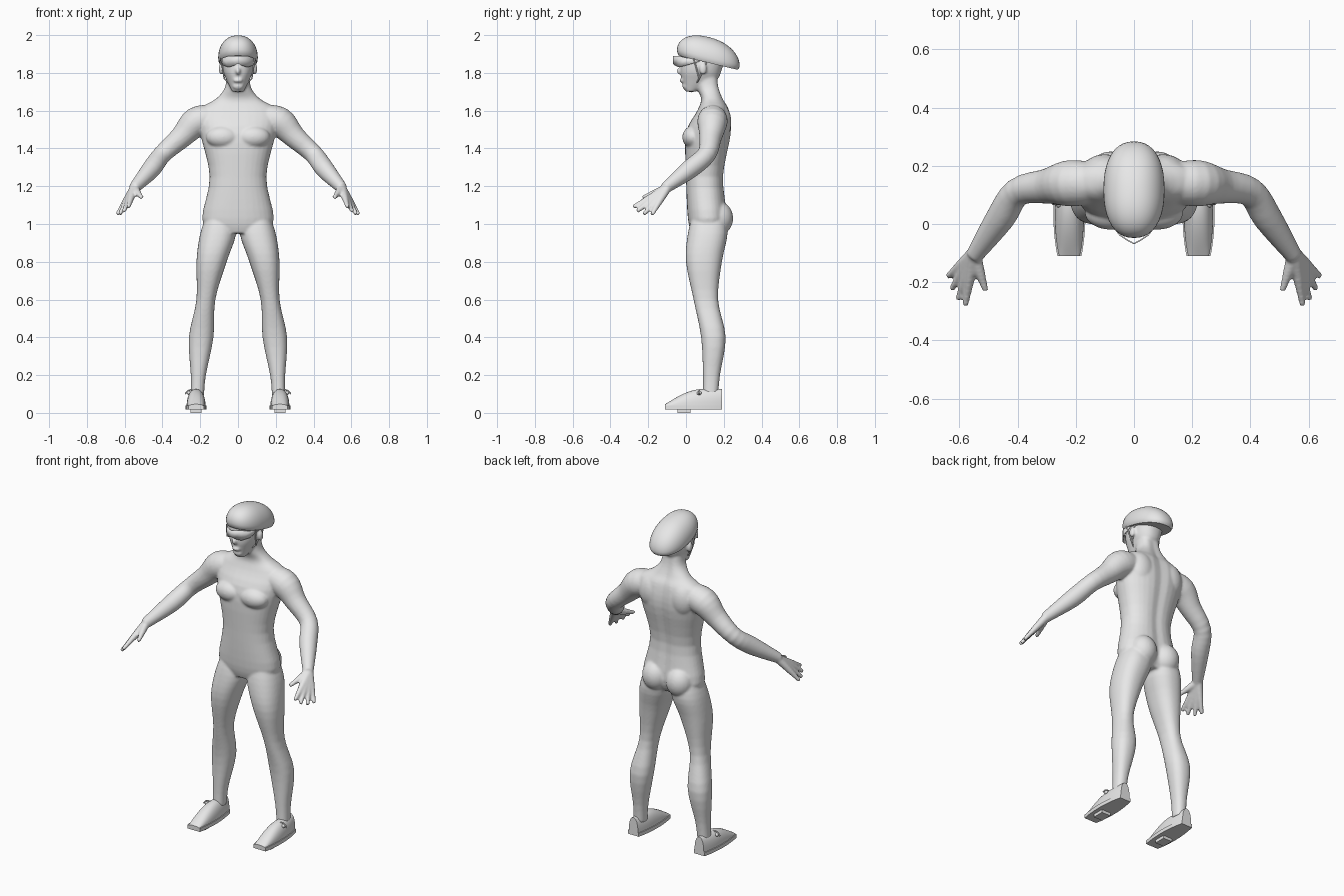
import bpy, bmesh, math
from mathutils import Vector, Matrix

old = bpy.data.objects.get("Cube")
if old:
    bpy.data.objects.remove(old, do_unlink=True)

shade = (0.8, 0.8, 0.8, 1)
grey = bpy.data.materials.new("plain grey")
grey.use_nodes = True
grey.diffuse_color = shade
grey.node_tree.nodes["Principled BSDF"].inputs["Base Color"].default_value = shade


def refine(rows, steps=4):
    """Smooth interpolation through rows of numbers."""
    def blend(a, b, c, d, t):
        return b + t * ((c - a) + t * ((2 * a - 5 * b + 4 * c - d) + t * (3 * (b - c) + d - a))) / 2

    padded = [rows[0], *rows, rows[-1]]
    out = []
    for group in zip(padded, padded[1:], padded[2:], padded[3:]):
        for k in range(steps):
            out.append([blend(*values, k / steps) for values in zip(*group)])
    return out + [list(rows[-1])]


def loft(bm, sections):
    """Closed skin through sections that have equal point counts."""
    rings = [[bm.verts.new(point) for point in section] for section in sections]
    for lower, upper in zip(rings, rings[1:]):
        for i in range(len(lower)):
            bm.faces.new((lower[i - 1], lower[i], upper[i], upper[i - 1]))
    bm.faces.new(rings[0])
    bm.faces.new(rings[-1])


def oval(count=32, power=2.3):
    """Unit superellipse."""
    def bulge(value):
        return math.copysign(abs(value) ** (2 / power), value)

    angles = [math.tau * i / count for i in range(count)]
    return [(bulge(math.cos(a)), bulge(math.sin(a))) for a in angles]


def stack(bm, rows, groove=0):
    """Level sections: height, inner x, outer x, front y, back y."""
    sections = []
    for z, inner, outer, front, back in refine(rows):
        section = []
        for u, v in oval():
            x = (inner + outer + u * (outer - inner)) / 2
            y = (front + back + v * (back - front)) / 2
            spine = groove * math.exp(-(x / 0.03) ** 2) if v > 0 else 0
            section.append((x, y - spine, z))
        sections.append(section)
    loft(bm, sections)


def tube(bm, rows, side, count=16):
    """Round limb along x, y, z with a radius at each point."""
    rows = refine(rows)
    points = [Vector((side * x, y, z)) for x, y, z, radius in rows]
    sections = []
    for i, point in enumerate(points):
        ahead, behind = points[min(i + 1, len(points) - 1)], points[max(i - 1, 0)]
        along = (ahead - behind).normalized()
        across = along.cross(Vector((0.3, 0.1, 1))).normalized()
        up = across.cross(along)
        sections.append([point + (across * u + up * v) * rows[i][-1] for u, v in oval(count, 2)])
    loft(bm, sections)


def ball(bm, centre, size):
    matrix = Matrix.Translation(centre) @ Matrix.Diagonal((*size, 1))
    bmesh.ops.create_uvsphere(bm, u_segments=24, v_segments=14, radius=1, matrix=matrix)


def finish(name, bm, angle=40):
    bmesh.ops.recalc_face_normals(bm, faces=bm.faces[:])
    mesh = bpy.data.meshes.new(name)
    bm.to_mesh(mesh)
    bm.free()
    mesh.materials.append(grey)
    obj = bpy.data.objects.new(name, mesh)
    bpy.context.collection.objects.link(obj)
    bpy.ops.object.select_all(action='DESELECT')
    obj.select_set(True)
    bpy.context.view_layer.objects.active = obj
    bpy.ops.object.shade_smooth_by_angle(angle=math.radians(angle))
    return obj


# Torso and neck: height, half width, front, back
torso = [(0.95, 0.14, 0.03, 0.19), (1.03, 0.19, 0.01, 0.22), (1.25, 0.15, 0, 0.2),
         (1.48, 0.2, 0, 0.24), (1.6, 0.21, 0.06, 0.23), (1.66, 0.12, 0.08, 0.2),
         (1.72, 0.07, 0.06, 0.18), (1.8, 0.06, 0.05, 0.17)]
head = [(1.7, 0.03, 0, 0.05), (1.76, 0.06, -0.02, 0.16), (1.82, 0.08, -0.03, 0.19),
        (1.92, 0.08, -0.02, 0.22), (1.97, 0.05, 0.03, 0.17)]
bm = bmesh.new()
for rows, groove in ((torso, 0.01), (head, 0)):
    stack(bm, [(z, -width, width, front, back) for z, width, front, back in rows], groove)

# Nose, lips and chin
ball(bm, (0, -0.03, 1.81), (0.014, 0.02, 0.02))
ball(bm, (0, -0.02, 1.76), (0.025, 0.014, 0.012))
ball(bm, (0, 0, 1.73), (0.03, 0.02, 0.02))

leg = [(1.06, 0.03, 0.16, 0.04, 0.2), (0.95, 0.01, 0.2, 0.01, 0.22), (0.8, 0.06, 0.22, 0, 0.19),
       (0.6, 0.12, 0.22, 0.04, 0.17), (0.4, 0.13, 0.26, 0.08, 0.21),
       (0.2, 0.17, 0.25, 0.09, 0.18), (0.09, 0.18, 0.25, 0.09, 0.17)]
arm = [(0.13, 0.14, 1.56, 0.07), (0.22, 0.14, 1.54, 0.08), (0.3, 0.13, 1.46, 0.06),
       (0.4, 0.11, 1.37, 0.05), (0.46, 0.02, 1.29, 0.05), (0.55, -0.11, 1.19, 0.03)]

# Fingers fan out from the wrist, the middle ones longer; the thumb stands apart
wrist = Vector((0.55, -0.1, 1.19))
index, little = Vector((0.03, -0.18, -0.1)), Vector((0.09, -0.08, -0.14))
reaches = [index.lerp(little, i / 3) * (1 + 0.1 * math.sin(math.pi * i / 3)) for i in range(4)]
reaches.append(Vector((-0.04, -0.13, -0.05)))

for side in (-1, 1):
    stack(bm, [(z, side * inner, side * outer, front, back) for z, inner, outer, front, back in leg])
    tube(bm, arm, side, 24)
    for reach in reaches:
        steps = ((0, 0.024), (0.5, 0.018), (0.75, 0.014), (1, 0.011))
        tube(bm, [(*(wrist + reach * part), radius) for part, radius in steps], side)
    # Buttock, chest, shoulder blade and ear
    ball(bm, (side * 0.08, 0.17, 1.03), (0.08, 0.08, 0.09))
    ball(bm, (side * 0.08, 0.04, 1.46), (0.09, 0.06, 0.06))
    ball(bm, (side * 0.1, 0.18, 1.54), (0.08, 0.06, 0.1))
    ball(bm, (side * 0.09, 0.09, 1.82), (0.012, 0.02, 0.03))

body = finish("body", bm)
skin = body.modifiers.new("skin", 'REMESH')
skin.mode, skin.voxel_size, skin.use_smooth_shade = 'VOXEL', 0.0065, True
relax = body.modifiers.new("relax", 'SMOOTH')
relax.factor, relax.iterations = 0.5, 7

# Helmet: dome sheared so that the rim drops towards the back
bm = bmesh.new()
sections = []
for step in range(15):
    lift = math.radians(-22 + 110 * step / 14)
    radius, height = math.cos(lift) ** 0.9, math.sin(lift)
    height *= 0.11 if height > 0 else 0.07
    sections.append([(0.105 * radius * u, 0.118 + 0.166 * radius * v,
                      1.88 - 0.04 * radius * v + height) for u, v in oval(40)])
loft(bm, sections)
finish("helmet", bm)

# Glasses: wrapped lens narrowing into temple arms
outline = [(0, -0.07, 1.85, 1.89), (0.02, -0.06, 1.84, 1.89), (0.05, -0.04, 1.83, 1.89),
           (0.08, 0, 1.84, 1.88), (0.09, 0.07, 1.86, 1.87)]
bm = bmesh.new()
for side in (-1, 1):
    columns = [[bm.verts.new((side * x, y, z)) for z in (low, high)] for x, y, low, high in outline]
    for (a, b), (c, d) in zip(columns, columns[1:]):
        bm.faces.new((a, c, d, b))
bmesh.ops.remove_doubles(bm, verts=bm.verts[:], dist=0.001)
glasses = finish("glasses", bm, 25)
glasses.modifiers.new("thickness", 'SOLIDIFY').thickness = 0.005


def shoe_width(t):
    return 0.05 * math.sin(math.pi * (0.2 + 0.65 * t)) ** 0.6


for side, label in ((-1, "right"), (1, "left")):
    # Straps on both sides of the ear, meeting under the chin
    bm = bmesh.new()
    joint = (0.073, 0.07, 1.77, 0.004)
    for end in ((0.09, 0.04, 1.88, 0.004), (0.09, 0.12, 1.88, 0.004), (0, 0.03, 1.7, 0.004)):
        tube(bm, [end, joint], side, 8)
    finish(label + "_helmet_strap", bm)

    # Shoe upper and sole share one outline from toe to heel
    upper, sole = [], []
    for step in range(17):
        t = step / 16
        y, width = -0.11 + 0.3 * t, shoe_width(t)
        rise = 0.01 + 0.08 * math.sin(min(1.5 * t, 1) * math.pi / 2)
        upper.append([(side * 0.222 + width * u, y, 0.036 + rise * max(v, 0)) for u, v in oval()[:17]])
        wide = width + 0.005
        corners = ((-wide, 0.018), (wide, 0.018), (wide, 0.04), (-wide, 0.04))
        sole.append([(side * 0.222 + x, y, z) for x, z in corners])
    for part, sections in (("_shoe", upper), ("_sole", sole)):
        bm = bmesh.new()
        loft(bm, sections)
        finish(label + part, bm)

    # Cleat under the ball of the foot
    bm = bmesh.new()
    bmesh.ops.create_cube(bm, size=1, matrix=Matrix.Translation((side * 0.222, -0.01, 0.01))
                          @ Matrix.Diagonal((0.06, 0.07, 0.02, 1)))
    finish(label + "_cleat", bm)

    # Closure knob and loose strap end on the outer side
    bm = bmesh.new()
    ball(bm, (side * 0.26, 0.07, 0.105), (0.01, 0.013, 0.011))
    tube(bm, [(0.23, 0.07, 0.12, 0.004), (0.26, 0.07, 0.12, 0.004), (0.28, 0.07, 0.1, 0.004)], side, 8)
    finish(label + "_shoe_closure", bm)
